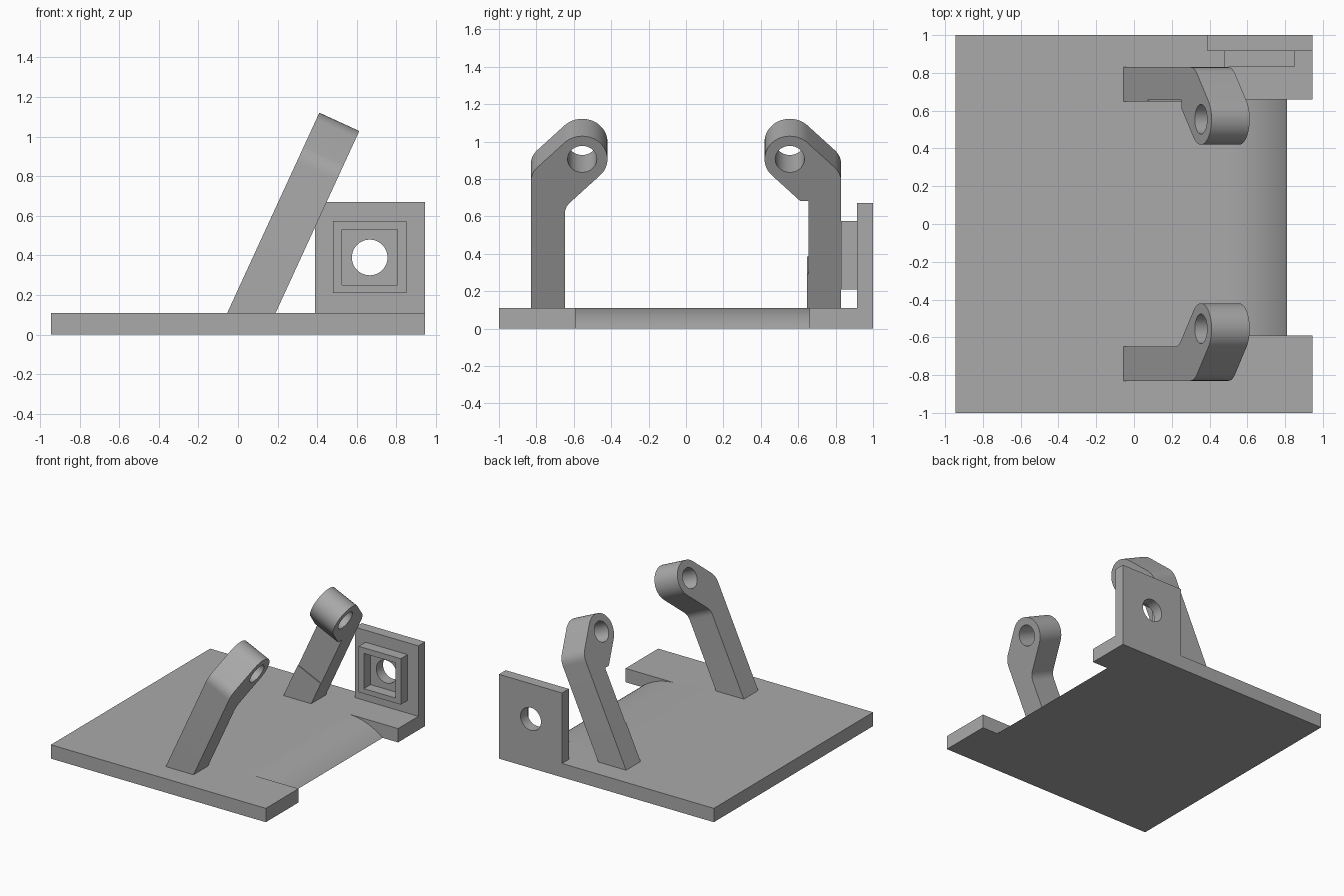
import bpy, bmesh
from math import sin, cos, pi, radians, sqrt
from mathutils import Matrix, Vector

cube = bpy.data.objects.get("Cube")
if cube:
    bpy.data.objects.remove(cube, do_unlink=True)

grey = bpy.data.materials.new("plain grey")
grey.use_nodes = True
grey.diffuse_color = (0.4, 0.4, 0.4, 1)
grey.node_tree.nodes["Principled BSDF"].inputs["Base Color"].default_value = grey.diffuse_color


def evaluated_mesh(obj):
    dg = bpy.context.evaluated_depsgraph_get()
    return bpy.data.meshes.new_from_object(obj.evaluated_get(dg))


def add_object(name, data):
    obj = bpy.data.objects.new(name, data)
    bpy.context.collection.objects.link(obj)
    return obj


def prism(name, loops, depth, u, v, origin):
    """Extrude outlines (later ones are holes), centred on the plane u, v."""
    curve = bpy.data.curves.new(name, 'CURVE')
    curve.dimensions = '2D'
    curve.fill_mode = 'BOTH'
    curve.extrude = depth / 2
    for loop in loops:
        spline = curve.splines.new('POLY')
        spline.points.add(len(loop) - 1)
        for p, (a, b) in zip(spline.points, loop):
            p.co = (a, b, 0, 1)
        spline.use_cyclic_u = True
    temp = add_object("outline", curve)
    bpy.context.view_layer.update()
    mesh = evaluated_mesh(temp)
    bpy.data.objects.remove(temp, do_unlink=True)
    frame = Matrix((u, v, u.cross(v))).transposed().to_4x4()
    mesh.transform(Matrix.Translation(origin) @ frame)
    bm = bmesh.new()
    bm.from_mesh(mesh)
    bmesh.ops.remove_doubles(bm, verts=bm.verts, dist=0.0002)
    bmesh.ops.recalc_face_normals(bm, faces=bm.faces)
    bm.to_mesh(mesh)
    bm.free()
    mesh.materials.clear()
    mesh.materials.append(grey)
    return add_object(name, mesh)


def arc(cx, cy, r, start, end, n):
    steps = [radians(start + (end - start) * i / n) for i in range(n + 1)]
    return [(cx + r * cos(t), cy + r * sin(t)) for t in steps]


def circle(cx, cy, r):
    return arc(cx, cy, r, 0, 360, 48)[:-1]


def rect(x0, x1, y0, y1):
    return [(x0, y0), (x1, y0), (x1, y1), (x0, y1)]


def fillet(a, b, c, size, n=6):
    """Round the corner b between a and c."""
    a, b, c = Vector(a), Vector(b), Vector(c)
    p, q = b + (a - b).normalized() * size, b + (c - b).normalized() * size
    return [tuple(p * (1 - t)**2 + b * 2 * t * (1 - t) + q * t * t)
            for t in (i / n for i in range(n + 1))]


X, Y, Z = Vector((1, 0, 0)), Vector((0, 1, 0)), Vector((0, 0, 1))
TOP = 0.11


def slab(name, loops, y0, y1):
    return prism(name, loops, y1 - y0, X, Z, Y * (y0 + y1) / 2)


# Base plate, with a rounded-off recess cut along its right-hand edge
base = slab("base_plate", [rect(-0.945, 0.945, 0, TOP)], -1, 1)
R = 0.49
slope = arc(0.5, TOP - R, R, 90, 45, 20)
cutter = slab("recess_cutter", [[(0.45, 0.2)] + slope + [(1.1, slope[-1][1]), (1.1, 0.2)]], -0.59, 0.66)
cutter.hide_render = True
cut = base.modifiers.new("recess", 'BOOLEAN')
cut.operation = 'DIFFERENCE'
cut.solver = 'EXACT'
cut.object = cutter
bpy.context.view_layer.update()
carved = evaluated_mesh(base)
base.modifiers.clear()
base.data = carved
bpy.data.objects.remove(cutter, do_unlink=True)

# Leaning arms: an elbow outline with an eye at the tip, in the tilted plane
lean = radians(24.7)
along = Vector((sin(lean), 0, cos(lean)))
normal = Y.cross(along)
THICK = 0.222
arm_origin = Vector((0.19, 0, TOP)) - normal * THICK / 2
EY, ES, ER = 0.555, 0.876, 0.135          # eye centre and radius
FOOT, INNER, OUTER = -0.105, 0.648, 0.83
outer_s = EY + ES + ER * sqrt(2) - OUTER
inner_s = EY + ES - ER * sqrt(2) - INNER
tip = arc(EY, ES, ER, 45, 225, 32)
outer_bend = fillet((OUTER, FOOT), (OUTER, outer_s), tip[0], 0.05)
inner_bends = {
    "front_arm": fillet(tip[-1], (INNER, inner_s), (INNER, FOOT), 0.04),
    "back_arm": [(0.61, 0.63), (0.656, 0.63), (0.656, 0.2), (INNER, 0.2)],
}
for name, side in (("front_arm", -1), ("back_arm", 1)):
    outline = [(OUTER, FOOT)] + outer_bend + tip + inner_bends[name] + [(INNER, FOOT)]
    loops = [outline, circle(EY, ES, 0.078)]
    loops = [[(side * a, b) for a, b in loop] for loop in loops]
    prism(name, loops, THICK, Y, along, arm_origin)

# Upright bracket with a round hole and a square collar
slab("bracket_plate", [rect(0.39, 0.945, TOP, 0.67), circle(0.665, 0.39, 0.09)], 0.915, 1)
slab("square_collar", [rect(0.48, 0.85, 0.21, 0.575), rect(0.525, 0.805, 0.25, 0.53)], 0.83, 0.915)

# Smooth the curved surfaces, keep the edges crisp
for obj in bpy.context.scene.objects:
    if obj.type == 'MESH':
        bpy.ops.object.select_all(action='DESELECT')
        obj.select_set(True)
        bpy.context.view_layer.objects.active = obj
        bpy.ops.object.shade_smooth_by_angle(angle=radians(30))
